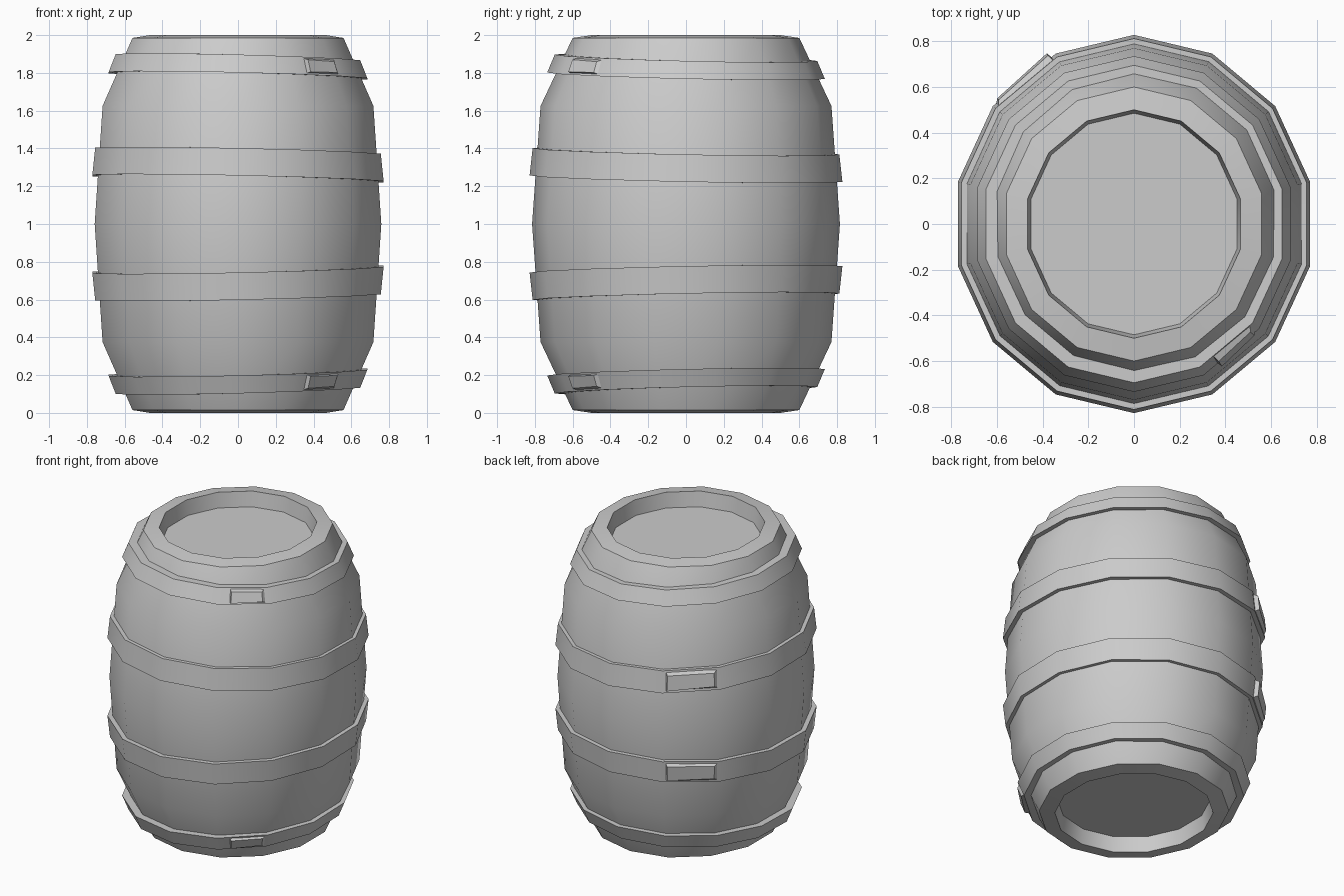
import bpy, bmesh, math
from mathutils import Vector

if "Cube" in bpy.data.objects:
    bpy.data.objects.remove(bpy.data.objects["Cube"])

SIDES = 14
STEP = math.tau / SIDES
START = -math.pi / 2          # one corner points to the front
SX = 0.955                    # barrel is slightly narrower in x
TILT = 0.017                  # hoops sit a little crooked


def point(r, z, a, tilt=0.0):
    return Vector((r * math.cos(a) * SX, r * math.sin(a),
                   z - tilt * (math.cos(a) + math.sin(a))))


def finish(name, bm):
    bmesh.ops.remove_doubles(bm, verts=bm.verts, dist=1e-5)
    bmesh.ops.recalc_face_normals(bm, faces=bm.faces)
    me = bpy.data.meshes.new(name)
    bm.to_mesh(me)
    bm.free()
    ob = bpy.data.objects.new(name, me)
    bpy.context.collection.objects.link(ob)
    bpy.ops.object.select_all(action='DESELECT')
    ob.select_set(True)
    bpy.context.view_layer.objects.active = ob
    bpy.ops.object.shade_smooth_by_angle(angle=math.radians(35))
    return ob


def revolve(name, profile, tilt=0.0, closed=False):
    bm = bmesh.new()
    rings = [[bm.verts.new(point(r, z, START + i * STEP, tilt)) for i in range(SIDES)]
             for r, z in profile]
    pairs = list(zip(rings, rings[1:]))
    if closed:
        pairs.append((rings[-1], rings[0]))
    for a, b in pairs:
        for i in range(SIDES):
            j = (i + 1) % SIDES
            bm.faces.new((a[i], a[j], b[j], b[i]))
    if not closed:
        bm.faces.new(rings[0])
        bm.faces.new(rings[-1])
    return finish(name, bm)


# Barrel body with recessed lids, mirrored about mid height
half = [(0.485, 0.10), (0.50, 0.0), (0.60, 0.015), (0.77, 0.375)]
body = half + [(0.815, 1.0)] + [(r, 2 - z) for r, z in reversed(half)]
revolve("barrel_body", body)


# Overlapping strap end: a raised, tapered plate on one hoop facet
def strap_end(name, r_lo, z_lo, r_hi, z_hi, facet, t0, t1, raise_by, tilt):
    a, b = START + facet * STEP, START + (facet + 1) * STEP
    mid = (a + b) / 2
    out = Vector((math.cos(mid), math.sin(mid), 0))

    def on_facet(t, s):
        r, z = r_lo + (r_hi - r_lo) * s, z_lo + (z_hi - z_lo) * s
        return point(r, z, a, tilt).lerp(point(r, z, b, tilt), t)

    bm = bmesh.new()
    base = [bm.verts.new(on_facet(t, s) - out * 0.01)
            for t, s in ((t0, 0.06), (t1, 0.06), (t1, 0.94), (t0, 0.94))]
    top = [bm.verts.new(on_facet(t, s) + out * h)
           for t, s, h in ((t0 + 0.02, 0.16, raise_by), (t1 - 0.08, 0.2, raise_by * 0.6),
                           (t1 - 0.08, 0.8, raise_by * 0.6), (t0 + 0.02, 0.84, raise_by))]
    bm.faces.new(base)
    bm.faces.new(top)
    for i in range(4):
        j = (i + 1) % 4
        bm.faces.new((base[i], base[j], top[j], top[i]))
    finish(name, bm)


# Hoops: (name, outer radius and height at lower edge, then at upper edge, strap facet)
hoops = [("end", 0.735, 1.785, 0.695, 1.88, 1, 0.25, 0.97, 0.028),
         ("middle", 0.828, 1.24, 0.812, 1.385, 8, 0.06, 0.98, 0.028)]
for name, r0, z0, r1, z1, facet, t0, t1, h in hoops:
    for side, flip in (("upper", False), ("lower", True)):
        za, zb = (2 - z0, 2 - z1) if flip else (z0, z1)
        tilt = -TILT if flip else TILT
        revolve(f"{side}_{name}_hoop",
                [(r0, za), (r1, zb), (r1 - 0.07, zb), (r0 - 0.07, za)], tilt, True)
        strap_end(f"{side}_{name}_strap", r0, za, r1, zb, facet, t0, t1, h, tilt)
